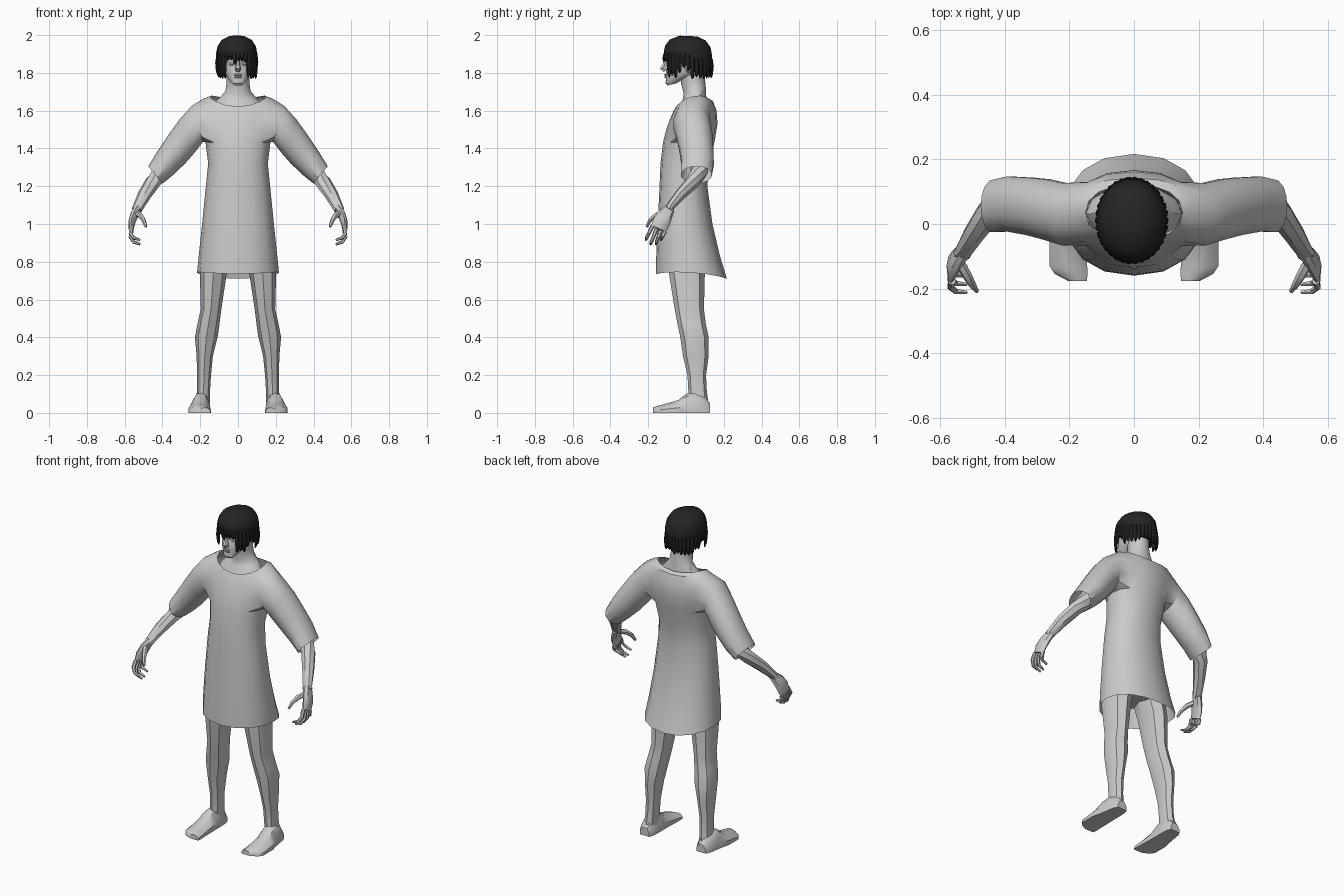
import bpy, bmesh, math, random
from mathutils import Vector

random.seed(4)


def material(name, r, g, b):
    m = bpy.data.materials.new(name)
    m.diffuse_color = (r, g, b, 1)
    return m


CLOTH = material("light grey cloth", 0.6, 0.6, 0.6)
SKIN = material("light grey skin", 0.6, 0.6, 0.6)
HAIR = material("black hair", 0.018, 0.018, 0.018)


def spow(v, e):
    return math.copysign(abs(v) ** e, v)


def section(x0, x1, yf, yb, zf, zb, n, e=1.0, lift=0.0):
    """Ring of points, tilted front to back, with optional raised sides."""
    pts = []
    for j in range(n):
        a = 2 * math.pi * j / n
        c, s = spow(math.cos(a), e), spow(math.sin(a), e)
        pts.append(Vector(((x0 + x1) / 2 + c * (x1 - x0) / 2,
                           (yf + yb) / 2 + s * (yb - yf) / 2,
                           (zf + zb) / 2 + s * (zb - zf) / 2 + lift * c * c)))
    return pts


def add_loft(bm, rings, caps=(True, True)):
    vs = [[bm.verts.new(p) for p in r] for r in rings]
    n = len(vs[0])
    for a, b in zip(vs, vs[1:]):
        for j in range(n):
            bm.faces.new((a[j], a[(j + 1) % n], b[(j + 1) % n], b[j]))
    if caps[0]:
        bm.faces.new(vs[0][::-1])
    if caps[1]:
        bm.faces.new(vs[-1])
    return vs


def add_tube(bm, path, side, n=6):
    """Tube along (x, y, z, half width along side, half depth) points."""
    rings, side = [], Vector(side)
    P = [Vector(p[:3]) for p in path]
    for i, p in enumerate(path):
        t = (P[min(i + 1, len(P) - 1)] - P[max(i - 1, 0)]).normalized()
        u = (side - t * side.dot(t)).normalized()
        v = t.cross(u)
        rings.append([P[i] + u * p[3] * math.cos(2 * math.pi * j / n)
                      + v * p[4] * math.sin(2 * math.pi * j / n) for j in range(n)])
    add_loft(bm, rings)


def finish(name, bm, mat, mirror=False):
    bmesh.ops.recalc_face_normals(bm, faces=bm.faces)
    me = bpy.data.meshes.new(name)
    bm.to_mesh(me)
    bm.free()
    me.materials.append(mat)
    ob = bpy.data.objects.new(name, me)
    bpy.context.collection.objects.link(ob)
    if mirror:
        ob.modifiers.new("mirror", "MIRROR").use_mirror_merge = False
    bpy.ops.object.select_all(action="DESELECT")
    ob.select_set(True)
    bpy.context.view_layer.objects.active = ob
    bpy.ops.object.shade_smooth_by_angle(angle=math.radians(35))
    return ob


# Tunic body: half width, front y, back y, front z, back z, side lift
N = 16
levels = [(.217, -.16, .217, .735, .71, .02), (.207, -.157, .18, .85, .83, 0),
          (.19, -.15, .14, 1.0, 1.0, 0), (.17, -.14, .113, 1.2, 1.2, 0),
          (.158, -.135, .125, 1.32, 1.32, 0), (.172, -.122, .152, 1.43, 1.44, 0),
          (.195, -.105, .167, 1.50, 1.53, 0), (.20, -.085, .162, 1.555, 1.60, .01),
          (.19, -.065, .143, 1.60, 1.65, .035), (.15, -.052, .122, 1.622, 1.662, .034)]
bm = bmesh.new()
g = add_loft(bm, [section(-w, w, yf, yb, zf, zb, N, .9, l)
                  for w, yf, yb, zf, zb, l in levels], (False, False))
# Open the armholes and continue them into sleeves
angles = [225, 247.5, 270, 292.5, 315, 345, 15, 45, 67.5, 90, 112.5, 135, 165, 195]
sleeve = [(.215, .03, 1.53, .10, .03, .095), (.27, .045, 1.465, .097, .04, .088),
          (.325, .055, 1.395, .092, .045, .075), (.385, .062, 1.322, .088, .042, .062),
          (.437, .055, 1.26, .083, .038, .046)]
holes = []
for k, sgn in ((0, 1), (8, -1)):
    def col(j):
        return (k + sgn * j) % N
    loop = [g[5][col(j)] for j in (-2, -1, 0, 1, 2)] + [g[6][col(2)], g[7][col(2)]]
    loop += [g[8][col(j)] for j in (2, 1, 0, -1, -2)] + [g[7][col(-2)], g[6][col(-2)]]
    inside = {g[i][col(j)] for i in range(5, 9) for j in range(-2, 3)}
    holes += [f for f in bm.faces if all(v in inside for v in f.verts)]
    prev = loop
    for x, y, z, ru, vx, vz in sleeve:
        ring = []
        for d in angles:
            c, s = math.cos(math.radians(d)), math.sin(math.radians(d))
            ring.append(bm.verts.new((sgn * (x + vx * s), y + ru * c, z + vz * s)))
        for j in range(14):
            bm.faces.new((prev[j], prev[(j + 1) % 14], ring[(j + 1) % 14], ring[j]))
        prev = ring
bmesh.ops.delete(bm, geom=holes, context="FACES")
bmesh.ops.delete(bm, geom=[v for v in bm.verts if not v.link_faces], context="VERTS")
finish("tunic", bm, CLOTH)

# Hips hidden under the tunic
bm = bmesh.new()
add_loft(bm, [section(-w, w, -.09, .10, z, z, 12) for w, z in ((.10, .82), (.165, .9), (.14, 1.1))])
finish("hips", bm, SKIN)

# Legs: z, inner x, outer x, front y, back y
bm = bmesh.new()
add_loft(bm, [section(a, b, f, r, z, z, 8) for z, a, b, f, r in (
    (.90, .005, .18, -.10, .10), (.75, .058, .202, -.092, .10), (.55, .088, .197, -.06, .095),
    (.47, .098, .215, -.045, .105), (.40, .108, .228, -.03, .12), (.30, .133, .219, -.016, .12),
    (.20, .143, .217, .008, .106), (.12, .148, .217, .012, .11), (.04, .15, .225, .012, .12))])
finish("leg", bm, SKIN, True)

# Feet: y, inner x, outer x, height
bm = bmesh.new()
rings = []
for y, a, b, h in ((.127, .16, .222, .05), (.10, .15, .235, .09), (.05, .148, .243, .115),
                   (.0, .148, .252, .10), (-.04, .147, .262, .068), (-.13, .145, .262, .042),
                   (-.155, .144, .245, .036), (-.176, .146, .205, .028)):
    m, d = (a + b) / 2, b - a
    rings.append([Vector((m + d * u, y, h * v)) for u, v in (
        (-.5, 0), (.5, 0), (.5, .4), (.28, .85), (0, 1), (-.28, .9), (-.5, .45))])
add_loft(bm, rings)
finish("foot", bm, SKIN, True)

# Forearms
bm = bmesh.new()
add_tube(bm, [(.36, .07, 1.34, .05, .05), (.405, .07, 1.275, .048, .046),
              (.45, .035, 1.222, .042, .038), (.495, -.03, 1.155, .036, .030),
              (.528, -.085, 1.09, .029, .022), (.535, -.095, 1.075, .029, .021)], (0, .6, .8), 8)
finish("forearm", bm, SKIN, True)

# Hands: palm, four curled fingers and a thumb
bm = bmesh.new()
wide = (0, -.86, .5)
add_tube(bm, [(.53, -.085, 1.085, .028, .021), (.548, -.11, 1.05, .04, .022),
              (.562, -.13, 1.01, .046, .019), (.566, -.145, .975, .042, .014)], wide, 8)
for y, z, ty, tz in ((-.178, .99, -.212, .915), (-.156, .977, -.187, .892),
                     (-.134, .967, -.16, .893), (-.113, .96, -.132, .915)):
    add_tube(bm, [(.564, y, z, .011, .012), (.569, (y + ty) / 2, (z * .5 + tz * .5), .010, .011),
                  (.552, ty + .003, tz + .012, .009, .009), (.518, ty, tz, .006, .006)], wide, 6)
add_tube(bm, [(.543, -.115, 1.06, .016, .016), (.517, -.16, 1.045, .015, .015),
              (.50, -.19, 1.02, .012, .012), (.487, -.208, .985, .007, .007)], (1, 0, 0), 6)
finish("hand", bm, SKIN, True)

# Neck and upper chest
bm = bmesh.new()
add_loft(bm, [section(-w, w, yf, yb, zf, zb, 12) for w, yf, yb, zf, zb in (
    (.15, -.055, .12, 1.58, 1.60), (.135, -.046, .108, 1.618, 1.645),
    (.095, -.018, .107, 1.655, 1.685), (.066, -.012, .105, 1.69, 1.72),
    (.06, -.025, .10, 1.74, 1.77), (.06, -.03, .10, 1.80, 1.82))])
finish("neck", bm, SKIN)

# Head: half width, front y, back y, front z, back z
bm = bmesh.new()
add_loft(bm, [section(-w, w, yf, yb, zf, zb, 16, .9) for w, yf, yb, zf, zb in (
    (.026, -.098, -.05, 1.733, 1.745), (.043, -.108, -.01, 1.745, 1.77),
    (.058, -.106, .05, 1.768, 1.79), (.066, -.108, .08, 1.79, 1.80),
    (.072, -.104, .10, 1.82, 1.82), (.075, -.096, .11, 1.845, 1.85),
    (.076, -.106, .115, 1.868, 1.88), (.076, -.105, .115, 1.92, 1.92), (.05, -.06, .08, 1.97, 1.97))])
finish("head", bm, SKIN)

# Nose and lips
bm = bmesh.new()
add_tube(bm, [(0, -.10, 1.872, .008, .008), (0, -.113, 1.846, .010, .011),
              (0, -.121, 1.825, .017, .019), (0, -.109, 1.812, .014, .014)], (1, 0, 0), 6)
finish("nose", bm, SKIN)
bm = bmesh.new()
for z, w in ((1.789, .025), (1.778, .021)):
    add_tube(bm, [(-w, -.098, z - .002, .002, .002), (-w / 3, -.109, z, .006, .007),
                  (w / 3, -.109, z, .006, .007), (w, -.098, z - .002, .002, .002)], (0, 0, 1), 6)
finish("lips", bm, SKIN)

# Eyes and ears
for name, loc, size in (("eye", (.031, -.087, 1.847), (.017, .010, .008)),
                        ("ear", (.077, .015, 1.835), (.010, .022, .034))):
    bm = bmesh.new()
    bmesh.ops.create_uvsphere(bm, u_segments=10, v_segments=6, radius=1)
    for v in bm.verts:
        v.co = Vector(loc) + Vector(a * b for a, b in zip(v.co, size))
    finish(name, bm, SKIN, True)

# Hair cap with pointed locks hanging round its rim
bm = bmesh.new()
add_loft(bm, [section(-.007 - w, -.007 + w, yf, yb, zf, zb, 18) for w, yf, yb, zf, zb in (
    (.09, -.105, .125, 1.885, 1.80), (.103, -.115, .137, 1.895, 1.84), (.109, -.119, .14, 1.915, 1.89),
    (.102, -.112, .132, 1.945, 1.935), (.08, -.088, .105, 1.976, 1.972), (.04, -.035, .06, 1.997, 1.993))])
for i in range(34):
    a = 2 * math.pi * i / 34
    c, s = math.cos(a), math.sin(a)
    tip = 1.855 if s < -.8 else 1.785 if s < -.35 else 1.815 if s < .15 else 1.78
    tip += random.uniform(-.014, .016)
    top = 1.905 - .03 * (s > 0)

    def rim(k, z, w, d):
        return (-.007 + .107 * k * c, .011 + .129 * k * s, z, w, d)
    add_tube(bm, [rim(.95, top, .013, .008), rim(.99, top * .5 + tip * .5, .014, .009),
                  rim(.97, tip + .012, .010, .006), rim(.95, tip, .003, .002)], (-s, c, 0), 5)
finish("hair", bm, HAIR)
